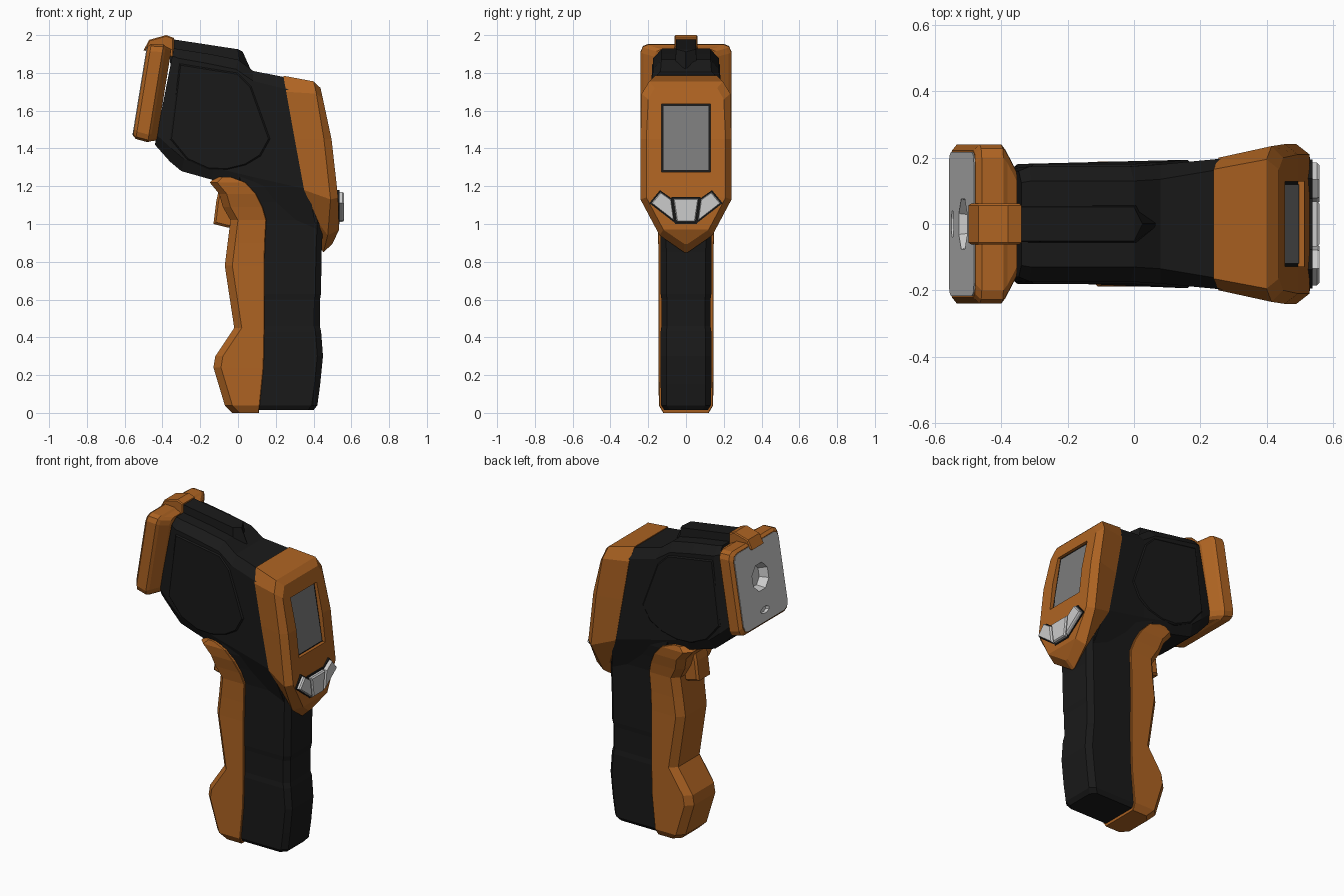
import bpy, bmesh, math
from mathutils import Vector

if "Cube" in bpy.data.objects:
    bpy.data.objects.remove(bpy.data.objects["Cube"])


def material(name, rgb):
    m = bpy.data.materials.new(name)
    m.diffuse_color = (*rgb, 1)
    m.use_nodes = True
    m.node_tree.nodes["Principled BSDF"].inputs["Base Color"].default_value = m.diffuse_color
    return m


ORANGE = material("orange_plastic", (0.42, 0.125, 0.016))
BLACK = material("black_rubber", (0.010, 0.010, 0.010))
SCREEN = material("screen_grey", (0.2, 0.2, 0.2))


def mir(half):
    """Closed ring from its +y half."""
    return list(half) + [(x, -y, z) for x, y, z in reversed(half)]


def loft(name, rings, mat=None):
    """Skin equal-length rings and close both ends with strips."""
    bm = bmesh.new()
    vs = [[bm.verts.new(p) for p in r] for r in rings]
    n = len(vs[0])
    for a, b in zip(vs, vs[1:]):
        for i in range(n):
            j = (i + 1) % n
            bm.faces.new((a[i], a[j], b[j], b[i]))
    for r in (vs[0], vs[-1]):
        for i in range(n // 2 - 1):
            bm.faces.new((r[i], r[i + 1], r[n - 2 - i], r[n - 1 - i]))
        if n % 2:
            k = n // 2
            bm.faces.new((r[k - 1], r[k], r[k + 1]))
    bmesh.ops.recalc_face_normals(bm, faces=bm.faces)
    me = bpy.data.meshes.new(name)
    bm.to_mesh(me)
    bm.free()
    ob = bpy.data.objects.new(name, me)
    bpy.context.collection.objects.link(ob)
    if mat:
        me.materials.append(mat)
    return ob


def prism(name, profile, y0, y1, mat, chamfer=0.0):
    """Extrude an x-z profile along y, with optional rim chamfer."""
    bm = bmesh.new()
    f = bm.faces.new([bm.verts.new((x, y0, z)) for x, z in profile])
    ext = bmesh.ops.extrude_face_region(bm, geom=[f])["geom"]
    for v in ext:
        if isinstance(v, bmesh.types.BMVert):
            v.co.y = y1
    bmesh.ops.recalc_face_normals(bm, faces=bm.faces)
    if chamfer:
        rim = [e for e in bm.edges if abs(e.verts[0].co.y - e.verts[1].co.y) < 1e-5]
        bmesh.ops.bevel(bm, geom=rim, offset=chamfer, segments=1, affect='EDGES')
    me = bpy.data.meshes.new(name)
    bm.to_mesh(me)
    bm.free()
    me.materials.append(mat)
    ob = bpy.data.objects.new(name, me)
    bpy.context.collection.objects.link(ob)
    return ob


def cut(ob, cutter):
    m = ob.modifiers.new("cut", 'BOOLEAN')
    m.object = cutter
    m.solver = 'EXACT'
    bpy.context.view_layer.objects.active = ob
    bpy.ops.object.modifier_apply(modifier=m.name)
    bpy.data.objects.remove(cutter)


# Head: tilted octagonal sections (xtop, ztop, xbot, zbot, width, wtop, wbot, bottom chamfer)
def head_ring(xt, zt, xb, zb, w, wt, wb, cb):
    top, bot = Vector((xt, 0, zt)), Vector((xb, 0, zb))
    return mir([tuple(bot.lerp(top, t) + Vector((0, y, 0)))
                for t, y in ((0, wb), (cb, w), (0.92, w), (1, wt))])


loft("head_shell", [head_ring(*s) for s in (
    (-0.34, 1.93, -0.44, 1.42, 0.160, 0.125, 0.13, 0.10),
    (-0.31, 1.925, -0.36, 1.33, 0.174, 0.13, 0.13, 0.12),
    (-0.15, 1.90, -0.30, 1.28, 0.174, 0.13, 0.14, 0.10),
    (0.00, 1.87, -0.14, 1.235, 0.174, 0.13, 0.15, 0.10),
    (0.08, 1.81, 0.08, 1.15, 0.180, 0.135, 0.15, 0.15),
    (0.26, 1.775, 0.42, 0.95, 0.198, 0.165, 0.13, 0.28))], BLACK)

# Raised rounded panels on both sides of the head
panel = [(-0.31, 1.85), (0.0, 1.80), (0.07, 1.73), (0.17, 1.45), (0.12, 1.36), (0.04, 1.31),
         (-0.06, 1.285), (-0.16, 1.29), (-0.27, 1.34), (-0.36, 1.45)]
for s, side in ((1, "left"), (-1, "right")):
    ob = prism("side_panel_" + side, panel, s * 0.15, s * 0.181, BLACK, 0.008)
    for v in ob.data.vertices:
        v.co.y += s * max(0, v.co.x) * 0.08

# Top ridge ending in a chevron
loft("top_ridge", [mir([(-0.36, w, z0), (x1, w, z1), (x2, 0.002, z2)]) for w, z0, x1, z1, x2, z2 in (
    (0.06, 1.85, 0.01, 1.82, 0.075, 1.80),
    (0.052, 1.98, 0.0, 1.925, 0.025, 1.912))], BLACK)


# Handle: horizontal octagonal sections (z, x front, x back, half width)
def grip_ring(z, x0, x1, w, cf, cb):
    return mir([(x0, w - cf, z), (x0 + cf, w, z), (x1 - cb, w, z), (x1, w - cb, z)])


loft("handle_back", [grip_ring(*s, 0.005, 0.03) for s in (
    (0.015, 0.10, 0.40, 0.115), (0.04, 0.10, 0.42, 0.132), (0.15, 0.10, 0.435, 0.134),
    (0.30, 0.10, 0.45, 0.134), (0.43, 0.10, 0.440, 0.134), (0.46, 0.10, 0.433, 0.130),
    (0.60, 0.10, 0.434, 0.130), (0.63, 0.10, 0.439, 0.134), (0.85, 0.10, 0.443, 0.134),
    (1.02, 0.10, 0.45, 0.138), (1.12, 0.08, 0.41, 0.155), (1.20, 0.02, 0.36, 0.172),
    (1.32, -0.02, 0.33, 0.176))], BLACK)

loft("handle_front_grip", [grip_ring(*s, 0.04, 0.003) for s in (
    (0.0, -0.03, 0.11, 0.12), (0.04, -0.07, 0.115, 0.144), (0.24, -0.13, 0.135, 0.145),
    (0.30, -0.12, 0.137, 0.145), (0.45, -0.02, 0.14, 0.145), (0.78, -0.07, 0.14, 0.145),
    (0.90, -0.055, 0.143, 0.147), (1.02, -0.04, 0.15, 0.152), (1.09, -0.08, 0.13, 0.165),
    (1.16, -0.10, 0.095, 0.182), (1.22, -0.15, 0.04, 0.188), (1.25, -0.12, -0.04, 0.18))], ORANGE)

prism("trigger", [(-0.10, 1.19), (-0.115, 1.12), (-0.13, 1.0), (-0.05, 0.98), (0.0, 0.99), (0.0, 1.19)],
      -0.065, 0.065, ORANGE, 0.012)


# Nose: rounded rectangles in the tilted face plane
CENTRE, UP, BACK = Vector((-0.52, 0, 1.705)), Vector((0.16, 0, 0.987)), Vector((0.987, 0, -0.16))


def place(d, y, h):
    return tuple(CENTRE + BACK * d + UP * h + Vector((0, y, 0)))


def nose_ring(d, hw, hh, r=0.04):
    half = []
    for sgn, angles in ((1, (90, 45, 0)), (-1, (0, -45, -90))):
        for a in map(math.radians, angles):
            half.append(place(d, hw - r + r * math.cos(a), sgn * (hh - r) + r * math.sin(a)))
    return mir(half)


loft("nose_frame", [nose_ring(*s) for s in (
    (0.075, 0.21, 0.23), (0.003, 0.215, 0.235), (0.003, 0.222, 0.24), (0.02, 0.24, 0.255),
    (0.085, 0.24, 0.262), (0.098, 0.225, 0.255), (0.13, 0.168, 0.245))], ORANGE)
plate = loft("nose_plate", [nose_ring(-0.001, 0.218, 0.237), nose_ring(0.07, 0.205, 0.22)])


def hole(h, ry, rh, depth, taper):
    def ring(d, k):
        return mir([place(d, k * ry * math.sin(a), h + k * rh * math.cos(a))
                    for a in (math.radians(22.5 + 45 * i) for i in range(4))])
    return loft("hole_cutter", [ring(-0.05, 1), ring(0.0, 1), ring(depth, taper)])


cut(plate, hole(0.03, 0.082, 0.085, 0.055, 0.8))
cut(plate, hole(-0.17, 0.042, 0.02, 0.02, 0.9))

prism("nose_top_clip", [(-0.50, 1.92), (-0.47, 1.975), (-0.38, 2.0), (-0.34, 1.985), (-0.34, 1.88)],
      -0.062, 0.062, ORANGE, 0.006)

# Display bezel: seam ring, widest ring, front ring
bezel = loft("display_bezel", [mir(h) for h in (
    [(0.24, 0.165, 1.785), (0.255, 0.20, 1.70), (0.30, 0.20, 1.45), (0.35, 0.197, 1.18),
     (0.43, 0.138, 1.0), (0.445, 0.01, 0.86)],
    [(0.40, 0.195, 1.755), (0.415, 0.235, 1.69), (0.455, 0.241, 1.45), (0.49, 0.241, 1.13),
     (0.475, 0.14, 0.94), (0.452, 0.01, 0.85)],
    [(0.437, 0.165, 1.72), (0.45, 0.20, 1.66), (0.495, 0.21, 1.45), (0.53, 0.21, 1.14),
     (0.535, 0.12, 0.97), (0.50, 0.01, 0.895)])], ORANGE)


# Recessed screen
def screen_ring(dx, grow):
    return mir([(0.425 + dx, 0.125 + grow, 1.632 + grow), (0.483 + dx, 0.125 + grow, 1.28 - grow)])


cut(bezel, loft("screen_cutter", [screen_ring(0, 0.004), screen_ring(0.12, 0.004)], BLACK))
loft("screen_surround", [screen_ring(-0.01, 0.004), screen_ring(0.012, 0.004)], BLACK)
loft("screen", [screen_ring(0.0, -0.006), screen_ring(0.015, -0.006)], SCREEN)


# Three buttons on dark bases
def button(name, pts):
    cy, cz = (sum(p[i] for p in pts) / 4 for i in (0, 1))

    def ring(x, k):
        return [(x, cy + (y - cy) * k, cz + (z - cz) * k) for y, z in pts]
    loft(name + "_base", [ring(0.50, 1.14), ring(0.538, 1.14)], BLACK)
    loft(name, [ring(0.51, 1), ring(0.552, 1), ring(0.56, 0.9)])


side = [(0.185, 1.11), (0.135, 1.17), (0.078, 1.13), (0.062, 1.015)]
button("button_centre", [(-0.068, 1.135), (0.068, 1.135), (0.05, 1.01), (-0.05, 1.01)])
button("button_left", side)
button("button_right", [(-y, z) for y, z in side])
